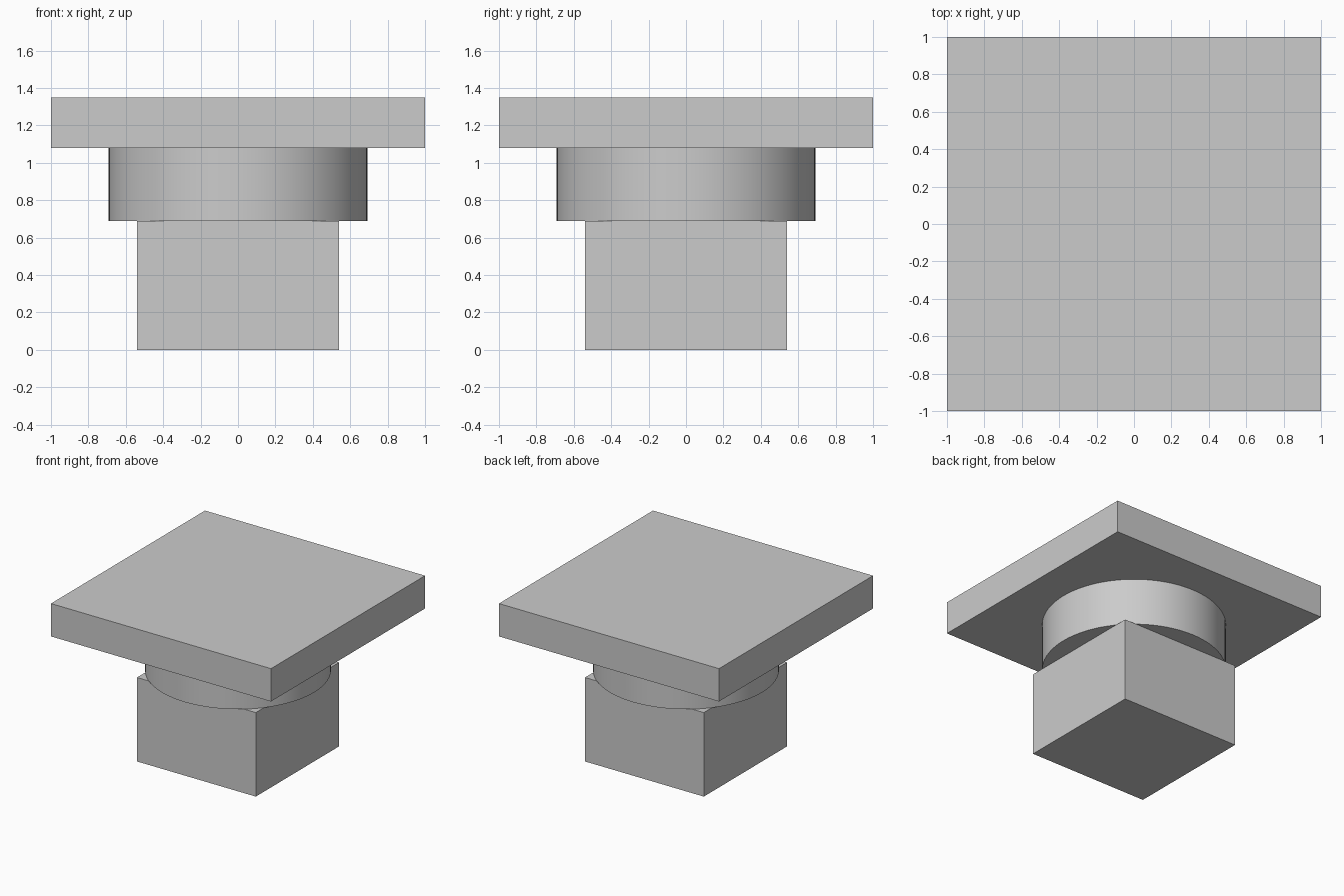
import bpy
import bmesh
from mathutils import Matrix

cube = bpy.data.objects.get("Cube")
if cube:
    bpy.data.objects.remove(cube, do_unlink=True)

# One plain grey for every part
grey = bpy.data.materials.new("light_grey")
grey.use_nodes = True
colour = (0.6, 0.6, 0.6, 1)
grey.diffuse_color = colour
grey.node_tree.nodes["Principled BSDF"].inputs["Base Color"].default_value = colour


def add_part(name, width, bottom, top, is_round=False):
    """Centred square block or round drum between two heights."""
    bm = bmesh.new()
    if is_round:
        bmesh.ops.create_cone(bm, cap_ends=True, segments=96, radius1=0.5,
                              radius2=0.5, depth=1)
    else:
        bmesh.ops.create_cube(bm, size=1)
    scale = Matrix.Diagonal((width, width, top - bottom, 1))
    bm.transform(Matrix.Translation((0, 0, (bottom + top) / 2)) @ scale)
    mesh = bpy.data.meshes.new(name)
    bm.to_mesh(mesh)
    bm.free()
    mesh.materials.append(grey)
    part = bpy.data.objects.new(name, mesh)
    bpy.context.collection.objects.link(part)
    if is_round:
        bpy.ops.object.select_all(action="DESELECT")
        part.select_set(True)
        bpy.context.view_layer.objects.active = part
        bpy.ops.object.shade_smooth_by_angle()
    return part


base_height, collar_height, total_height = 0.69, 1.08, 1.35

# Square base, round collar and wide square top slab
add_part("square_base", 1.08, 0, base_height)
add_part("round_collar", 1.384, base_height, collar_height, is_round=True)
add_part("top_slab", 2, collar_height, total_height)
